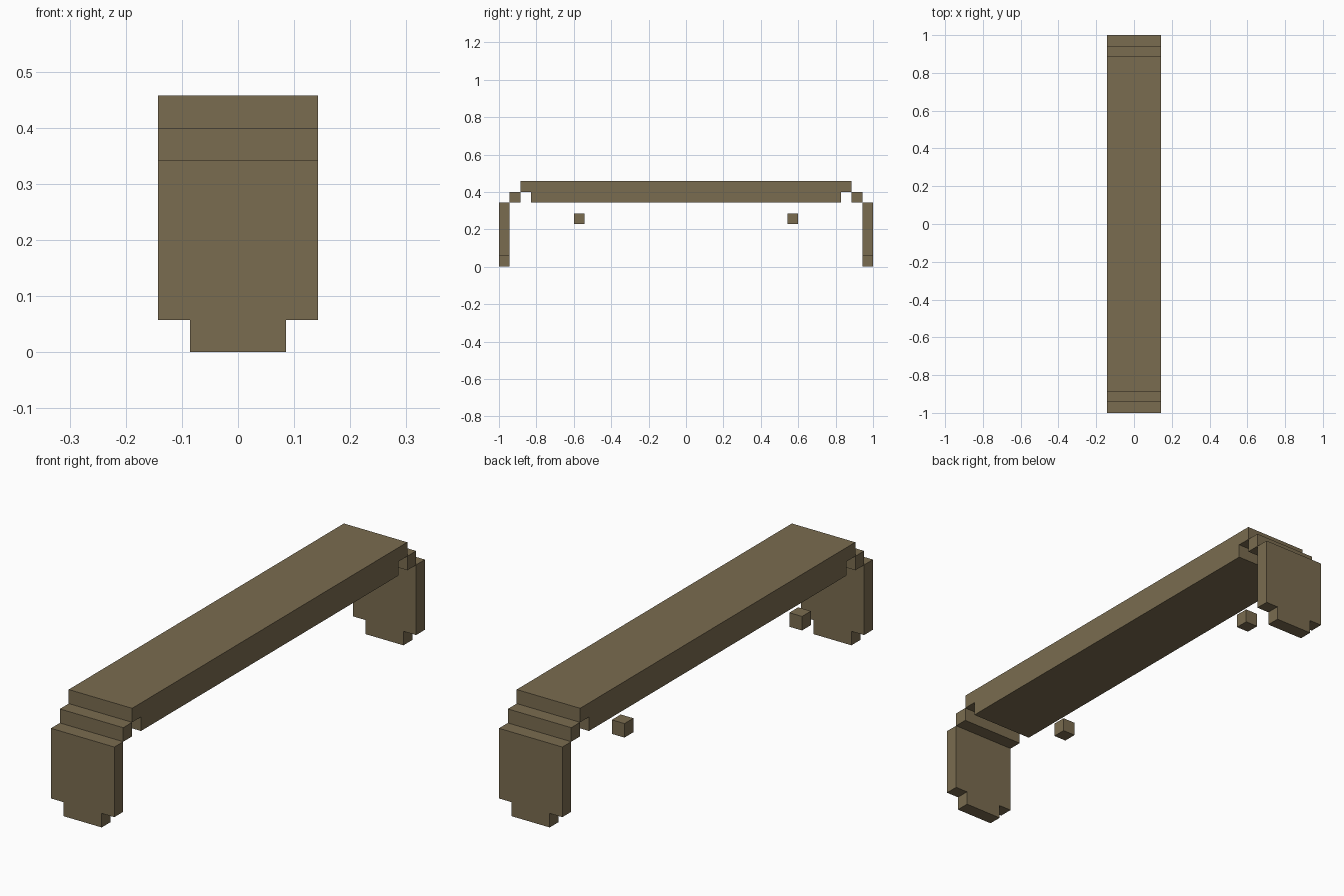
import bpy

if "Cube" in bpy.data.objects:
    bpy.data.objects.remove(bpy.data.objects["Cube"])

U = 2 / 35  # one block; the model is 35 blocks long

brown = bpy.data.materials.new("weathered brown")
brown.diffuse_color = (0.195, 0.15, 0.08, 1)
brown.use_nodes = True
brown.node_tree.nodes["Principled BSDF"].inputs["Base Color"].default_value = brown.diffuse_color


def prism(name, profile, plane, lo, hi):
    """Extrude a profile in block units: plane 'xz' along y, 'yz' along x."""
    n = len(profile)
    verts = []
    for d in (lo, hi):
        for a, z in profile:
            verts.append((a * U, d * U, z * U) if plane == "xz" else (d * U, a * U, z * U))
    faces = [tuple(range(n))[::-1], tuple(range(n, 2 * n))]
    faces += [(i, (i + 1) % n, n + (i + 1) % n, n + i) for i in range(n)]
    if plane == "xz":  # keep the normals outward
        faces = [f[::-1] for f in faces]
    mesh = bpy.data.meshes.new(name)
    mesh.from_pydata(verts, [], faces)
    mesh.materials.append(brown)
    obj = bpy.data.objects.new(name, mesh)
    bpy.context.collection.objects.link(obj)
    return obj


def mirror_y(obj):
    mod = obj.modifiers.new("mirror ends", "MIRROR")
    mod.use_axis = (False, True, False)
    mod.use_mirror_merge = False


def box(a0, a1, z0, z1):
    return [(a0, z0), (a1, z0), (a1, z1), (a0, z1)]


# Top beam: wide upper layer overhanging a shorter lower layer
beam = [(-14.5, 6), (14.5, 6), (14.5, 7), (15.5, 7),
        (15.5, 8), (-15.5, 8), (-15.5, 7), (-14.5, 7)]
prism("top_beam", beam, "yz", -2.5, 2.5)

# End legs with a narrower foot
leg = [(-1.5, 0), (1.5, 0), (1.5, 1), (2.5, 1),
       (2.5, 6), (-2.5, 6), (-2.5, 1), (-1.5, 1)]
mirror_y(prism("end_legs", leg, "xz", -17.5, -16.5))

# Shoulder steps between legs and beam
mirror_y(prism("shoulder_steps", box(-16.5, -15.5, 6, 7), "yz", -2.5, 2.5))

# Small loose blocks under the left edge
mirror_y(prism("small_blocks", box(-10.5, -9.5, 4, 5), "yz", -2.5, -1.5))
